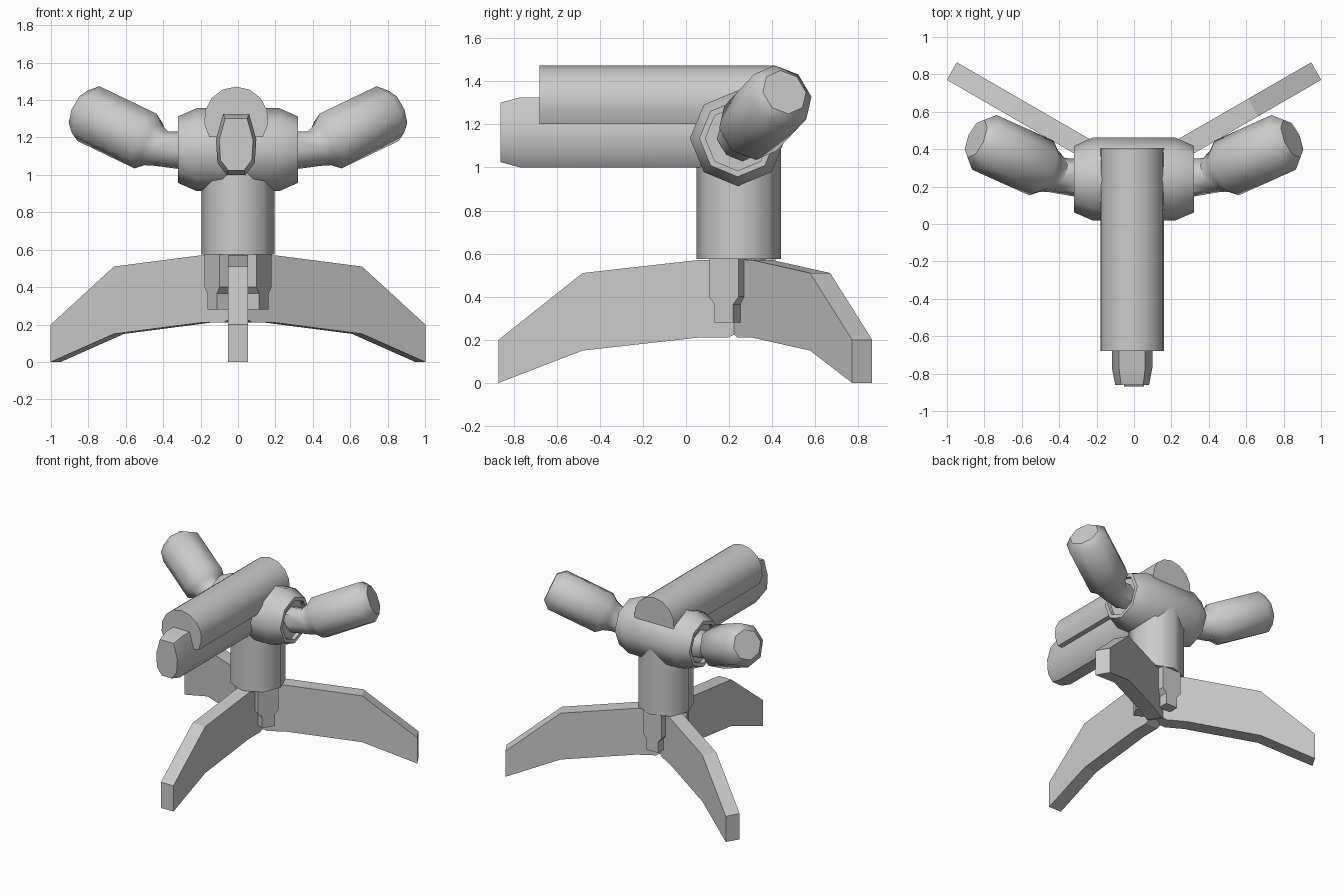
import bpy, bmesh, math
from mathutils import Vector, Matrix

if "Cube" in bpy.data.objects:
    bpy.data.objects.remove(bpy.data.objects["Cube"])


def finish(name, bm, smooth=None):
    bmesh.ops.recalc_face_normals(bm, faces=bm.faces)
    me = bpy.data.meshes.new(name)
    bm.to_mesh(me)
    bm.free()
    ob = bpy.data.objects.new(name, me)
    bpy.context.collection.objects.link(ob)
    if smooth:
        bpy.ops.object.select_all(action='DESELECT')
        ob.select_set(True)
        bpy.context.view_layer.objects.active = ob
        bpy.ops.object.shade_smooth_by_angle(angle=math.radians(smooth))
    return ob


def loft(name, rings, smooth=None):
    """Skin a list of equally long point rings and cap both ends."""
    bm = bmesh.new()
    loops = [[bm.verts.new(p) for p in r] for r in rings]
    n = len(loops[0])
    for a, b in zip(loops, loops[1:]):
        for i in range(n):
            j = (i + 1) % n
            bm.faces.new((a[i], a[j], b[j], b[i]))
    bm.faces.new(loops[0])
    bm.faces.new(loops[-1])
    return finish(name, bm, smooth)


def circle(center, axis, r, n=8):
    q = Vector(axis).to_track_quat('Z', 'Y')
    return [Vector(center) + q @ Vector((r * math.cos(2 * math.pi * i / n),
                                         r * math.sin(2 * math.pi * i / n), 0)) for i in range(n)]


HUB = Vector((0, 0.255, 0))


def place(ob, angle):
    ob.matrix_world = Matrix.Translation(HUB) @ Matrix.Rotation(math.radians(angle), 4, 'Z')


# Tripod legs: bent flat plates
leg_profile = [(0, 0.24), (0.06, 0.21), (0.2, 0.21), (0.735, 0.15), (1.125, 0),
               (1.125, 0.2), (0.735, 0.51), (0.2, 0.57), (0, 0.575)]
for name, ang in (("front_leg", -90), ("right_rear_leg", 30), ("left_rear_leg", 150)):
    place(loft(name, [[(r, s, z) for r, z in leg_profile] for s in (-0.054, 0.054)]), ang)

# Stepped brackets between the legs
bracket_profile = [(-0.05, 0.28), (0.05, 0.28), (0.05, 0.365), (0.08, 0.4), (0.08, 0.578),
                   (-0.08, 0.578), (-0.08, 0.4), (-0.05, 0.365)]
for name, ang in (("right_bracket", -30), ("rear_bracket", 90), ("left_bracket", 210)):
    place(loft(name, [[(r, s, z) for s, z in bracket_profile] for r in (0.08, 0.16)]), ang)

# Upright post
loft("post", [circle((0, 0.245, z), (0, 0, 1), 0.196) for z in (0.575, 1.08)], 50)

# Cross drum with chamfered, recessed ends
drum = [(-0.29, 0.15), (-0.32, 0.15), (-0.32, 0.178), (-0.22, 0.222)]
drum += [(-x, r) for x, r in reversed(drum)]
loft("cross_drum", [circle((x, 0.24, 1.135), (1, 0, 0), r) for x, r in drum], 46)

# Side arms: thin neck, thick angled grip with chamfered tip
for side, name in ((1, "right_arm"), (-1, "left_arm")):
    d = Vector((1, 0.45, 0.48))
    rings = [circle((0.26, 0.245, 1.13), d, 0.11)]
    for x, r in ((0.41, 0.1), (0.455, 0.12), (0.495, 0.16), (0.80, 0.16), (0.845, 0.11)):
        c = Vector((0.43, 0.27, 1.15)) + d * (x - 0.43)
        rings.append(circle(c, d, r))
    loft(name, [[(p[0] * side, p[1], p[2]) for p in r] for r in rings], 46)

# Upper housing: round top with a flat underside
a0 = math.asin(-0.095 / 0.172)
arc = [a0 + (math.pi - 2 * a0) * i / 10 for i in range(11)]
loft("upper_housing", [[(-0.01 + 0.172 * math.cos(a), y, 1.298 + 0.174 * math.sin(a)) for a in arc]
                       for y in (-0.68, 0.405)], 40)

# Lower barrel: tall rounded section, tapered at the muzzle
section = [(0.05, 1.0), (0.1, 1.065), (0.108, 1.19), (0.07, 1.325)]
section += [(-x, z) for x, z in reversed(section)]
rings = [[(-0.01 + x * s, y, 1.165 + (z - 1.165) * t) for x, z in section]
         for y, s, t in ((0.2, 1, 1), (-0.77, 1, 1), (-0.86, 0.84, 0.85))]
loft("lower_barrel", rings, 40)
